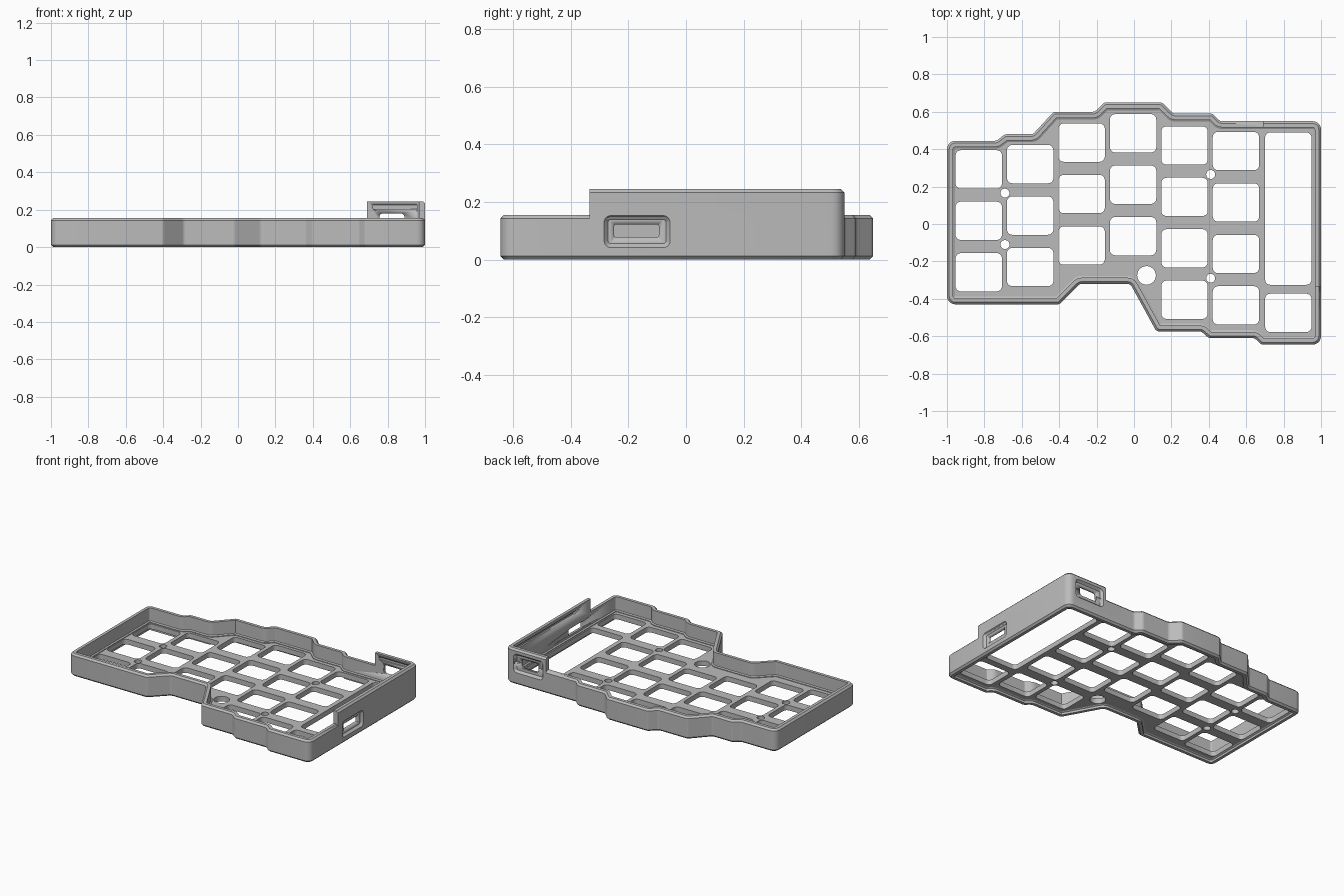
import bpy, bmesh, math
from mathutils import Vector, Matrix

old = bpy.data.objects.get("Cube")
if old:
    bpy.data.objects.remove(old, do_unlink=True)

grey = bpy.data.materials.new("plain grey")
grey.use_nodes = True
colour = (0.5, 0.5, 0.5, 1)
grey.diffuse_color = colour
grey.node_tree.nodes["Principled BSDF"].inputs["Base Color"].default_value = colour


def rounded(points, radius, inset=0.0, closed=True, steps=5):
    """Inset a counter-clockwise path and round its corners."""
    pts = [Vector(p) for p in points]
    n, out = len(pts), []
    for i, p in enumerate(pts):
        d1 = (p - pts[i - 1]).normalized()
        d2 = (pts[(i + 1) % n] - p).normalized()
        if not closed and i == 0:
            d1 = d2
        if not closed and i == n - 1:
            d2 = d1
        n1, n2 = Vector((-d1.y, d1.x)), Vector((-d2.y, d2.x))
        q = p + (n1 + n2) * inset / (1 + n1.dot(n2))
        turn = math.atan2(d1.cross(d2), d1.dot(d2))
        if abs(turn) < 0.001:
            out.append(q)
            continue
        side = 1 if turn > 0 else -1
        base = radius if abs(turn) > 1.3 else radius * 0.6
        r = max(base - side * inset, 0.004)
        start = q - d1 * r * math.tan(abs(turn) / 2)
        centre = start + n1 * side * r
        for k in range(steps + 1):
            out.append(centre + Matrix.Rotation(turn * k / steps, 2) @ (n1 * -side * r))
    return out


def add_object(name, mesh, smooth=True):
    ob = bpy.data.objects.new(name, mesh)
    bpy.context.collection.objects.link(ob)
    mesh.materials.clear()
    mesh.materials.append(grey)
    if smooth:
        bpy.ops.object.select_all(action="DESELECT")
        bpy.context.view_layer.objects.active = ob
        ob.select_set(True)
        bpy.ops.object.shade_smooth_by_angle(angle=math.radians(30))
    return ob


def loft(name, path, radius, profile, closed=True, wrap=True, matrix=None):
    """Carry a profile of (inset, height) pairs along a path."""
    bm = bmesh.new()
    rings = [[bm.verts.new((p.x, p.y, z)) for p in rounded(path, radius, d, closed)]
             for d, z in profile]
    count = len(rings[0])
    for i in range(len(rings) if wrap else len(rings) - 1):
        a, b = rings[i], rings[(i + 1) % len(rings)]
        for j in range(count if closed else count - 1):
            k = (j + 1) % count
            bm.faces.new((a[j], a[k], b[k], b[j]))
    if not wrap:
        bm.faces.new(rings[0])
        bm.faces.new(rings[-1])
    if not closed:
        bm.faces.new([r[0] for r in rings])
        bm.faces.new([r[-1] for r in rings])
    bmesh.ops.recalc_face_normals(bm, faces=bm.faces)
    if matrix:
        bm.transform(matrix)
    mesh = bpy.data.meshes.new(name)
    bm.to_mesh(mesh)
    bm.free()
    return add_object(name, mesh)


def rect(x, y, w, h):
    return [(x - w / 2, y - h / 2), (x + w / 2, y - h / 2),
            (x + w / 2, y + h / 2), (x - w / 2, y + h / 2)]


# Stepped outline of the case
front = [(-1, -.43), (-.4, -.43), (-.29, -.32), (-.02, -.32), (.12, -.575),
         (.36, -.575), (.4, -.61), (.645, -.61), (.68, -.645)]
back = [(1, -.645), (1, .55), (.46, .55), (.42, .59), (.21, .59), (.15, .65),
        (-.16, .65), (-.21, .6), (-.43, .6), (-.54, .48), (-.69, .48),
        (-.735, .445), (-1, .445)]
outline = front + back

# Perimeter wall with chamfered edges and a small inner ledge
wall = loft("perimeter_wall", outline, .045,
            [(.012, 0), (0, .012), (0, .143), (.012, .155), (.033, .155),
             (.033, .065), (.042, .06), (.042, .02), (.033, .015), (.033, 0)])

# Taller wall wrapped round the back left corner
raised = loft("raised_corner_wall", [(1, -.335), (1, .55), (.69, .55)], .045,
              [(0, .1425), (0, .233), (.012, .245), (.0335, .245), (.0335, .1425)],
              closed=False)

# Ports cut through the side and back walls
side_frame = Matrix(((0, 0, 1, 0), (1, 0, 0, 0), (0, 1, 0, 0), (0, 0, 0, 1)))
back_frame = Matrix(((-1, 0, 0, 0), (0, 0, 1, 0), (0, 1, 0, 0), (0, 0, 0, 1)))


def cut(targets, shape, radius, profile, frame):
    tool = loft("port_cutter", shape, radius, profile, wrap=False, matrix=frame)
    tool.hide_render = True
    for ob in targets:
        mod = ob.modifiers.new("port", "BOOLEAN")
        mod.operation, mod.solver, mod.object = "DIFFERENCE", "EXACT", tool
        bpy.context.view_layer.objects.active = ob
        bpy.ops.object.modifier_apply(modifier=mod.name)
    bpy.data.objects.remove(tool, do_unlink=True)


both = [wall, raised]
for frame, face, recess, hole in (
        (side_frame, 1.0, rect(-.17, .097, .23, .112), rect(-.172, .1, .155, .044)),
        (back_frame, .55, rect(-.825, .148, .225, .13), rect(-.823, .148, .135, .064))):
    cut(both, recess, .025, [(.014, face - .016), (0, face), (0, face + .02)], frame)
    cut(both, hole, .02 if face < 1 else .006, [(0, face - .1), (0, face + .05)], frame)

# Retaining grooves along the inside of the raised wall
cut([raised], rect(.17, .214, .66, .02), .004, [(0, .93), (0, .977)], side_frame)
cut([raised], rect(-.84, .214, .24, .02), .004, [(0, .48), (0, .527)], back_frame)

# Key plate: outline, key openings and screw holes as one filled curve
curve = bpy.data.curves.new("key_plate_curve", "CURVE")
curve.dimensions, curve.fill_mode, curve.extrude = "2D", "BOTH", .0175


def add_loop(points):
    spline = curve.splines.new("POLY")
    spline.points.add(len(points) - 1)
    for sp, p in zip(spline.points, points):
        sp.co = (p[0], p[1], 0, 1)
    spline.use_cyclic_u = True


add_loop(rounded(outline, .045, .038))
pitch = .275
columns = [(.292, 3), (.32, 3), (.435, 3), (.485, 3), (.42, 4), (.39, 4)]
for c, (top, rows) in enumerate(columns):
    for r in range(rows):
        add_loop(rounded(rect(-.83 + c * pitch, top - r * pitch, .248, .205), .028))
add_loop(rounded(rect(.825, .0825, .248, .815), .028))
add_loop(rounded(rect(.825, -.475, .248, .205), .028))
for x, y, radius in ((-.69, .165, .024), (-.69, -.11, .024), (.41, .265, .024),
                     (.41, -.29, .024), (.067, -.275, .05)):
    add_loop([(x + radius * math.cos(a * math.tau / 24),
               y + radius * math.sin(a * math.tau / 24)) for a in range(24)])

helper = bpy.data.objects.new("key_plate_helper", curve)
bpy.context.collection.objects.link(helper)
bpy.context.view_layer.update()
graph = bpy.context.evaluated_depsgraph_get()
plate_mesh = bpy.data.meshes.new_from_object(helper.evaluated_get(graph))
bpy.data.objects.remove(helper, do_unlink=True)
plate_mesh.name = "key_plate"
plate = add_object("key_plate", plate_mesh)
plate.location.z = .0375
